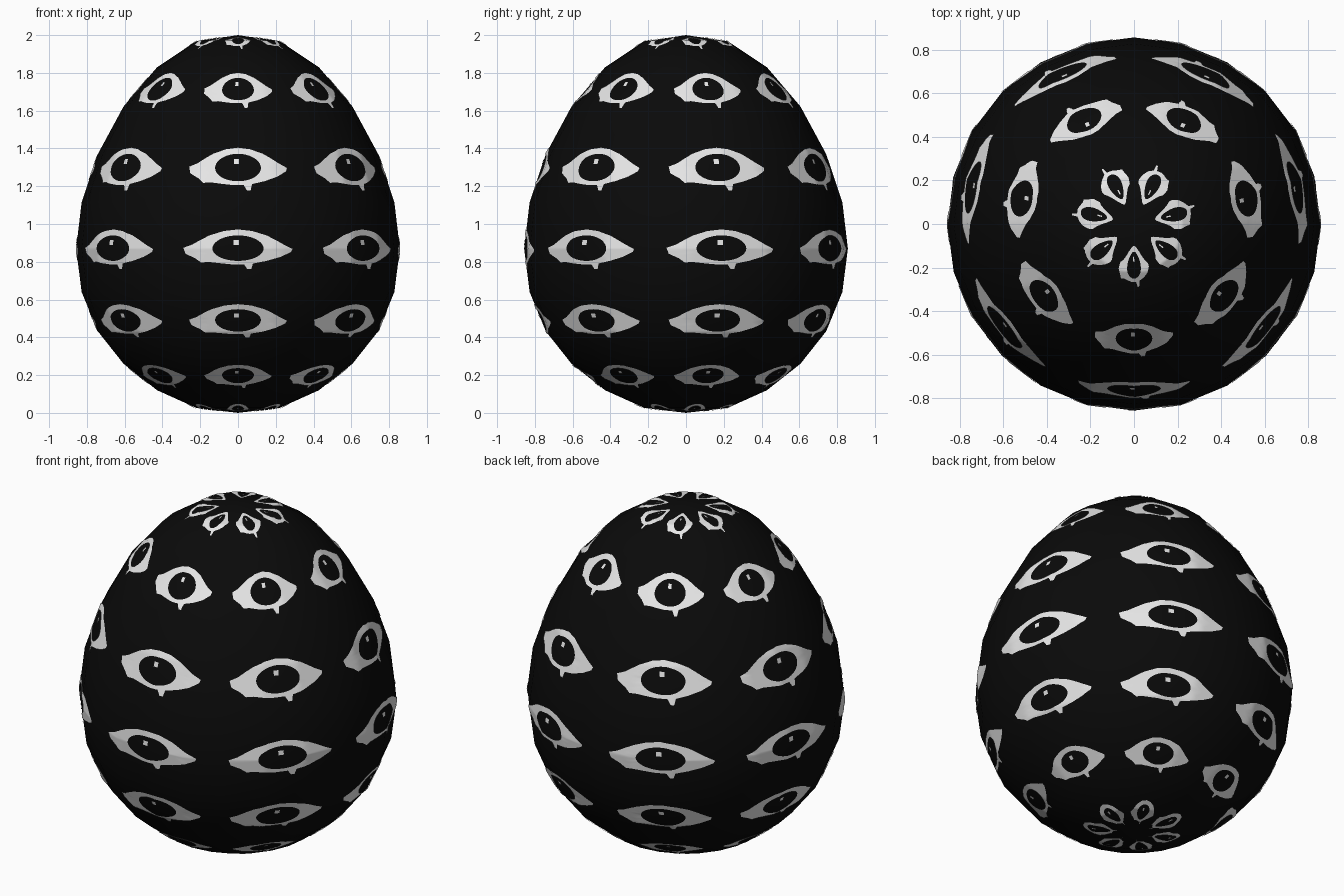
import bpy, bmesh, math
from mathutils import Vector

if "Cube" in bpy.data.objects:
    bpy.data.objects.remove(bpy.data.objects["Cube"])

SEGS, ROWS, TILES = 24, 12, 7
R = 0.857
# ring heights from the top pole to the bottom pole
Z = [2.0, 1.967, 1.83, 1.622, 1.37, 1.115, 0.87, 0.64, 0.432, 0.26, 0.12, 0.027, 0.0]
MID = Vector((0, 0, 0.87))


def material(name, c):
    m = bpy.data.materials.new(name)
    m.diffuse_color = (c, c, c, 1)
    m.use_nodes = True
    m.node_tree.nodes["Principled BSDF"].inputs["Base Color"].default_value = m.diffuse_color
    return m


def ring_point(seg, row):
    a = math.tau * seg / SEGS - math.pi / 2
    r = R * math.sin(math.pi * row / ROWS)
    return Vector((r * math.cos(a), r * math.sin(a), Z[row]))


def on_egg(u, v, lift):
    """Point on the faceted egg; u = turns from the front, v = 0 top .. 1 bottom."""
    s, t = u * SEGS, min(max(v, 0), 0.9999) * ROWS
    i, j = math.floor(s), math.floor(t)
    a = ring_point(i, j).lerp(ring_point(i + 1, j), s - i)
    b = ring_point(i, j + 1).lerp(ring_point(i + 1, j + 1), s - i)
    p = a.lerp(b, t - j)
    return p + (p - MID).normalized() * lift


def finish(bm, name, mat):
    bmesh.ops.recalc_face_normals(bm, faces=bm.faces)
    for f in bm.faces:
        f.smooth = True
        # open plates must face outwards
        if f.normal.dot(f.calc_center_median() - MID) < 0:
            f.normal_flip()
    me = bpy.data.meshes.new(name)
    bm.to_mesh(me)
    bm.free()
    me.materials.append(mat)
    ob = bpy.data.objects.new(name, me)
    bpy.context.collection.objects.link(ob)
    return ob


black = material("shell black", 0.003)
white = material("eye white", 0.8)

# egg shell
bm = bmesh.new()
rings = [[bm.verts.new(ring_point(s, r)) for s in range(SEGS)] for r in range(1, ROWS)]
for a, b in zip(rings, rings[1:]):
    for s in range(SEGS):
        n = (s + 1) % SEGS
        bm.faces.new((a[s], b[s], b[n], a[n]))
for ring, z in ((rings[0], Z[0]), (rings[-1], Z[-1])):
    pole = bm.verts.new((0, 0, z))
    for s in range(SEGS):
        bm.faces.new((pole, ring[s], ring[(s + 1) % SEGS]))
finish(bm, "egg_shell", black)

# eye outline in tile units (clockwise from the left corner, with drips below)
EYE = [(-.385, .01), (-.32, .05), (-.26, .11), (-.2, .165), (-.1, .22), (0, .24), (.1, .22),
       (.2, .165), (.26, .11), (.32, .05), (.385, -.005), (.375, -.045), (.3, -.11), (.2, -.165),
       (.105, -.2), (.093, -.275), (.065, -.275), (.042, -.21), (-.05, -.21), (-.13, -.195),
       (-.2, -.18), (-.26, -.185), (-.3, -.13), (-.37, -.07)]
SUB, STEPS = 3, 4
outline = []
for p, q in zip(EYE, EYE[1:] + EYE[:1]):
    outline += [Vector(p).lerp(Vector(q), k / SUB) for k in range(SUB)]


def iris_edge(p):
    a = math.atan2(p.y / 0.165, p.x / 0.177)
    return Vector((0.177 * math.cos(a), 0.165 * math.sin(a)))


whites, glints = bmesh.new(), bmesh.new()
for row in range(TILES):
    for col in range(TILES):
        def put(bm, p, lift=0.004):
            return bm.verts.new(on_egg((col + p.x) / TILES, (row + 0.5 - p.y) / TILES, lift))
        # white of the eye around the open iris
        loops = [[put(whites, iris_edge(p).lerp(p, k / STEPS)) for p in outline]
                 for k in range(STEPS + 1)]
        for a, b in zip(loops, loops[1:]):
            for i in range(len(a)):
                n = (i + 1) % len(a)
                whites.faces.new((a[i], a[n], b[n], b[i]))
        # small glint in the iris
        glints.faces.new([put(glints, Vector((-.012 + .02 * x, .075 + .03 * y)))
                          for x, y in ((-1, -1), (1, -1), (1, 1), (-1, 1))])
finish(whites, "eye_whites", white)
finish(glints, "eye_glints", white)
